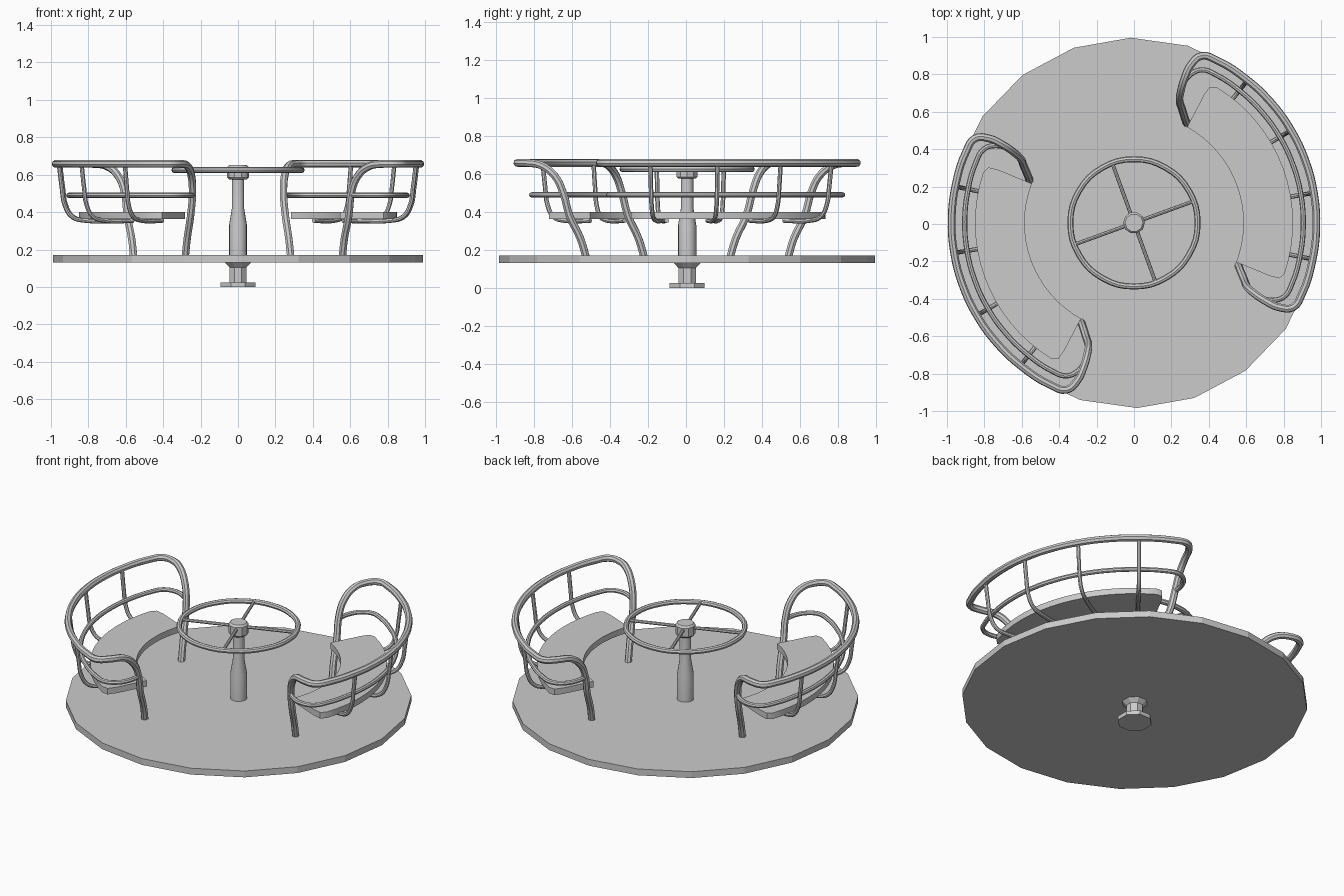
import bpy
import bmesh
from math import cos, sin, pi, radians

cube = bpy.data.objects.get("Cube")
if cube:
    bpy.data.objects.remove(cube, do_unlink=True)

grey = bpy.data.materials.new("light grey metal")
grey.use_nodes = True
COLOUR = (0.6, 0.6, 0.6, 1)
grey.diffuse_color = COLOUR
grey.node_tree.nodes["Principled BSDF"].inputs["Base Color"].default_value = COLOUR

AXIS = radians(20)  # direction the benches face


def add(name, mesh, turn=0.0, smooth=True):
    """Link a mesh, turned about the central post."""
    obj = bpy.data.objects.new(name, mesh)
    bpy.context.collection.objects.link(obj)
    if not mesh.materials:
        mesh.materials.append(grey)
    obj.rotation_euler.z = turn
    obj.location.y = 0.006
    if smooth:
        bpy.ops.object.select_all(action="DESELECT")
        obj.select_set(True)
        bpy.context.view_layer.objects.active = obj
        bpy.ops.object.shade_smooth_by_angle(angle=radians(35))
    return obj


def tube(name, points, radius, cyclic=False, steps=4):
    """Round bar swept along a smooth path."""
    curve = bpy.data.curves.new(name + " path", "CURVE")
    curve.dimensions = "3D"
    curve.bevel_depth = radius
    curve.bevel_resolution = 2
    curve.resolution_u = steps
    curve.use_fill_caps = True
    spline = curve.splines.new("BEZIER")
    spline.bezier_points.add(len(points) - 1)
    spline.use_cyclic_u = cyclic
    for bp, co in zip(spline.bezier_points, points):
        bp.co = co
        bp.handle_left_type = bp.handle_right_type = "AUTO"
    helper = bpy.data.objects.new(name + " helper", curve)
    bpy.context.collection.objects.link(helper)
    bpy.context.view_layer.update()
    deps = bpy.context.evaluated_depsgraph_get()
    mesh = bpy.data.meshes.new_from_object(helper.evaluated_get(deps))
    bpy.data.objects.remove(helper, do_unlink=True)
    mesh.name = name
    return mesh


def lathe(name, profile, sides, offset=0.0):
    """Closed solid turned from (radius, height) pairs, bottom to top."""
    bm = bmesh.new()
    rings = []
    for r, z in profile:
        angles = [offset + 2 * pi * i / sides for i in range(sides)]
        rings.append([bm.verts.new((r * cos(a), r * sin(a), z)) for a in angles])
    for low, high in zip(rings, rings[1:]):
        for i in range(sides):
            j = (i + 1) % sides
            bm.faces.new((low[i], low[j], high[j], high[i]))
    bm.faces.new(rings[0][::-1])
    bm.faces.new(rings[-1])
    mesh = bpy.data.meshes.new(name)
    bm.to_mesh(mesh)
    bm.free()
    return mesh


def arc(radius, z, half_angle, count):
    """Points on an arc centred on +x, from +y round to -y."""
    angles = [half_angle * (1 - 2 * i / (count - 1)) for i in range(count)]
    return [(radius * cos(radians(a)), radius * sin(radians(a)), z) for a in angles]


def mirrored(end, middle):
    """Path with the same end on both sides of the arc."""
    return end + middle + [(x, -y, z) for x, y, z in reversed(end)]


# Platform and its bearing
add("platform", lathe("platform", [(0.99, 0.13), (0.99, 0.17)], 20, radians(1)), smooth=False)
foot = [(0.1, 0), (0.1, 0.025), (0.05, 0.025), (0.05, 0.105), (0.075, 0.13)]
add("ground_foot", lathe("ground_foot", foot, 8, pi / 8), smooth=False)

# Central post and cap
post = [(0.048, 0.16), (0.048, 0.33), (0.033, 0.42), (0.033, 0.6)]
add("centre_post", lathe("centre_post", post, 16))
cap = [(0.048, 0.575), (0.058, 0.585), (0.058, 0.64), (0.048, 0.652)]
add("post_cap", lathe("post_cap", cap, 10))

# Hand wheel with four spokes
ring = [(0.34 * cos(i * pi / 6), 0.34 * sin(i * pi / 6), 0.625) for i in range(12)]
add("hand_wheel", tube("hand_wheel", ring, 0.016, cyclic=True))
spoke = tube("wheel_spoke", [(0.03, 0, 0.625), (0.34, 0, 0.625)], 0.01, steps=1)
for i in range(4):
    add(f"wheel_spoke_{i + 1}", spoke, AXIS + i * pi / 2)

# Bench rails: the top rail runs down into the two legs
leg = [(0.447, 0.40, 0.15), (0.447, 0.435, 0.26), (0.45, 0.495, 0.38),
       (0.452, 0.53, 0.5), (0.472, 0.57, 0.59), (0.515, 0.63, 0.645),
       (0.575, 0.69, 0.658), (0.645, 0.715, 0.658)]
top_rail = tube("top_rail", mirrored(leg, arc(0.975, 0.658, 43, 9)), 0.021)
hook = [(0.452, 0.53, 0.49), (0.49, 0.595, 0.49), (0.55, 0.64, 0.49), (0.62, 0.645, 0.49)]
middle_rail = tube("middle_rail", mirrored(hook, arc(0.905, 0.49, 41, 9)), 0.014)

# Upright that bends in under the seat
upright = tube("upright", [(0.97, 0, 0.65), (0.955, 0, 0.53), (0.94, 0, 0.44),
                           (0.90, 0, 0.375), (0.83, 0, 0.355), (0.65, 0, 0.354)], 0.012)

# Curved seat slab with rounded outer corners
bm = bmesh.new()
outline = (arc(0.585, 0.362, 41, 17) + [(0.585, -0.515, 0.362), (0.63, -0.545, 0.362)]
           + arc(0.85, 0.362, 38.5, 17)[::-1]
           + [(0.63, 0.545, 0.362), (0.585, 0.515, 0.362)])
base = bm.faces.new([bm.verts.new(p) for p in outline])
top = bmesh.ops.extrude_face_region(bm, geom=[base])["geom"]
bmesh.ops.translate(bm, vec=(0, 0, 0.038),
                    verts=[v for v in top if isinstance(v, bmesh.types.BMVert)])
bmesh.ops.recalc_face_normals(bm, faces=bm.faces)
seat = bpy.data.meshes.new("seat")
bm.to_mesh(seat)
bm.free()

# Two opposite benches
for side, turn in (("left", AXIS), ("right", AXIS + pi)):
    add(side + "_top_rail", top_rail, turn)
    add(side + "_middle_rail", middle_rail, turn)
    add(side + "_seat", seat, turn)
    for i, a in enumerate((-31.5, -10.5, 10.5, 31.5)):
        add(f"{side}_upright_{i + 1}", upright, turn + radians(a))
